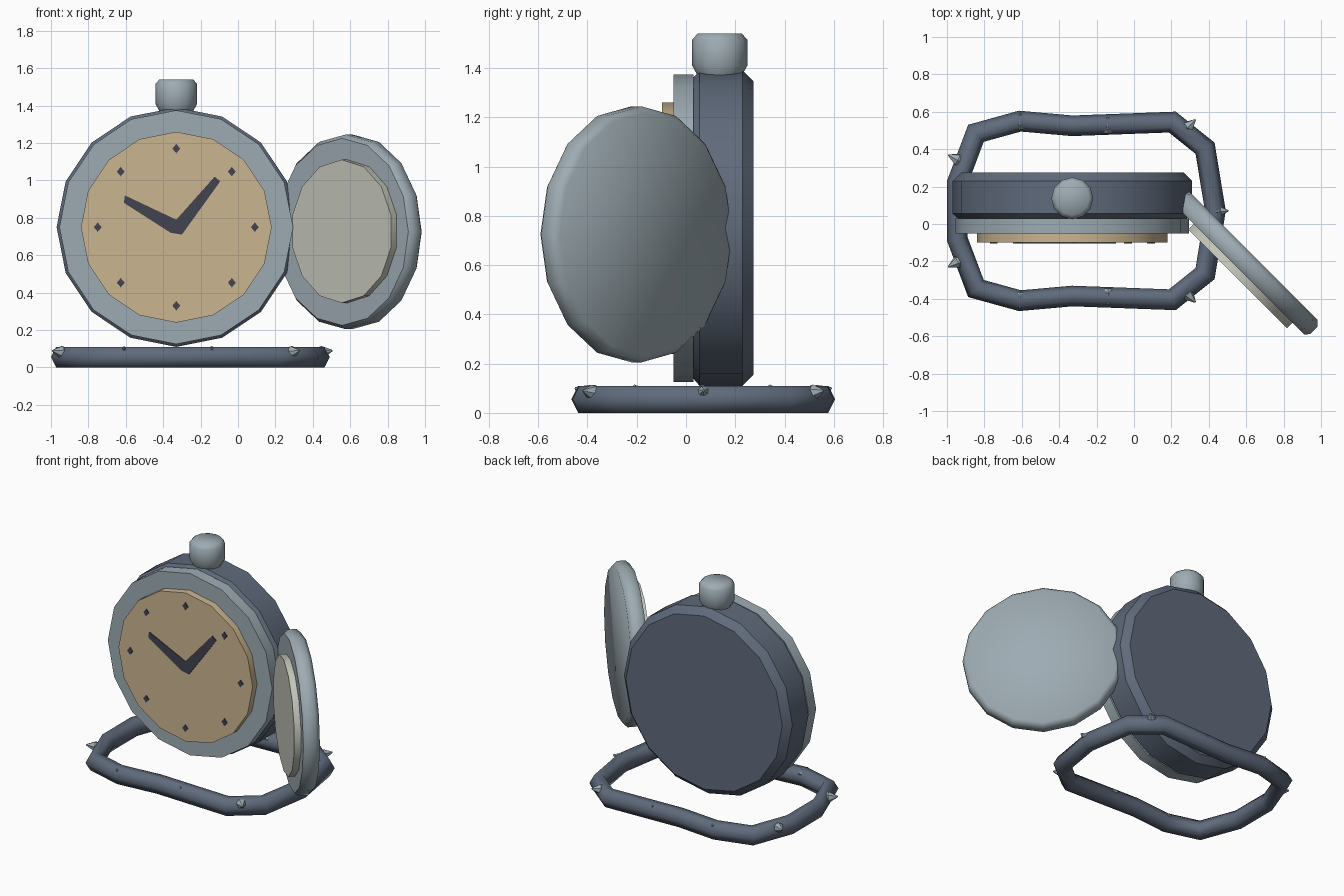
import bpy, bmesh, math
from mathutils import Vector, Matrix

if "Cube" in bpy.data.objects:
    bpy.data.objects.remove(bpy.data.objects["Cube"])


def material(name, rgb):
    m = bpy.data.materials.new(name)
    m.use_nodes = True
    m.diffuse_color = (*rgb, 1)
    m.node_tree.nodes["Principled BSDF"].inputs["Base Color"].default_value = (*rgb, 1)
    return m


steel = material("dark blue steel", (0.115, 0.145, 0.20))
silver = material("pale silver", (0.34, 0.41, 0.45))
tan = material("tan dial", (0.60, 0.46, 0.28))
cream = material("cream lining", (0.56, 0.57, 0.50))
ink = material("dark ink", (0.055, 0.057, 0.078))


def finish(bm, name, mat, angle=30):
    bmesh.ops.recalc_face_normals(bm, faces=bm.faces)
    me = bpy.data.meshes.new(name)
    bm.to_mesh(me)
    bm.free()
    me.materials.append(mat)
    ob = bpy.data.objects.new(name, me)
    bpy.context.collection.objects.link(ob)
    bpy.ops.object.select_all(action='DESELECT')
    ob.select_set(True)
    bpy.context.view_layer.objects.active = ob
    if angle:
        bpy.ops.object.shade_smooth_by_angle(angle=math.radians(angle))
    return ob


def bridge(bm, a, b):
    for i in range(len(a)):
        j = (i + 1) % len(a)
        bm.faces.new((a[i], a[j], b[j], b[i]))


def turned(name, profile, mat, sides=16, place=Matrix(), angle=30):
    """Closed turned solid along local y from (height, radius) pairs."""
    bm = bmesh.new()
    rings = []
    for h, r in profile:
        ring = []
        for i in range(sides):
            a = math.pi / 2 + 2 * math.pi * i / sides
            ring.append(bm.verts.new(place @ Vector((r * math.cos(a), h, r * math.sin(a)))))
        rings.append(ring)
    for a, b in zip(rings, rings[1:]):
        bridge(bm, a, b)
    bm.faces.new(rings[0])
    bm.faces.new(rings[-1])
    return finish(bm, name, mat, angle)


def plate(name, outline, mat, front, back):
    """Thin flat plate drawn in x and z."""
    bm = bmesh.new()
    loops = [[bm.verts.new((x, y, z)) for x, z in outline] for y in (front, back)]
    bridge(bm, *loops)
    for loop in loops:
        bm.faces.new(loop)
    return finish(bm, name, mat, None)


# Case, bezel and dial
CX, CZ = -0.33, 0.75
case_at = Matrix.Translation((CX, 0, CZ))
turned("case", [(0.02, 0.60), (0.055, 0.64), (0.23, 0.64), (0.275, 0.595)], steel, place=case_at)
turned("bezel", [(-0.05, 0.625), (0.03, 0.625)], silver, place=case_at)
turned("dial", [(-0.098, 0.51), (-0.04, 0.51)], tan, place=case_at)

# Winding crown
crown_at = Matrix.Translation((CX, 0.137, 0)) @ Matrix.Rotation(math.pi / 2, 4, 'X')
turned("winding_crown", [(1.37, 0.09), (1.41, 0.112), (1.515, 0.112), (1.54, 0.09)],
       silver, 12, crown_at, 50)

# Hour marks
for i in range(8):
    a = i * math.pi / 4
    x, z = CX + 0.42 * math.cos(a), CZ + 0.42 * math.sin(a)
    plate("hour_mark", [(x - 0.021, z), (x, z - 0.025), (x + 0.021, z), (x, z + 0.025)],
          ink, -0.104, -0.095)

# Clock hands, joined at the centre
plate("hour_hand", [(-0.33, 0.79), (-0.36, 0.72), (-0.30, 0.71), (-0.095, 0.995), (-0.125, 1.02)],
      ink, -0.104, -0.095)
plate("minute_hand", [(-0.30, 0.71), (-0.33, 0.79), (-0.605, 0.92), (-0.61, 0.88), (-0.36, 0.72)],
      ink, -0.1035, -0.095)

# Open lid with lining, swung out on the left side
swing = Matrix.Rotation(-math.pi / 4, 4, 'Z')
turned("lid", [(0.226, 0.50), (0.25, 0.52), (0.305, 0.52), (0.332, 0.495)], silver,
       place=swing @ Matrix.Translation((0.562, 0, 0.725)), angle=50)
turned("lid_lining", [(0.184, 0.383), (0.24, 0.383)], cream, 14,
       swing @ Matrix.Translation((0.60, 0, 0.728)))

# Bent frame on the ground, mirrored front to back
MID, R = 0.07, 0.055
half = [(-0.945, 0.15), (-0.845, 0.415), (-0.61, 0.48), (-0.33, 0.455),
        (0.205, 0.475), (0.38, 0.335)]
path = half + [(0.435, 0)] + [(x, -y) for x, y in reversed(half)]
path = [Vector((x, y + MID, R)) for x, y in path]
bm = bmesh.new()
rings = []
for i, p in enumerate(path):
    d0 = (p - path[i - 1]).normalized()
    d1 = (path[(i + 1) % len(path)] - p).normalized()
    side = (d0 + d1).normalized().cross(Vector((0, 0, 1)))
    widen = 1 / math.sqrt((1 + d0.dot(d1)) / 2)
    rings.append([bm.verts.new(p + side * R * widen * math.cos(k * math.pi / 3)
                               + Vector((0, 0, R / 0.866 * math.sin(k * math.pi / 3))))
                  for k in range(6)])
for i in range(len(rings)):
    bridge(bm, rings[i - 1], rings[i])
finish(bm, "base_frame", steel, 65)

# Small thorns on the upper outer side of the frame
thorns = [(-0.945, 0.275, -1, 0.5), (-0.61, 0.47, 0, 0.4), (-0.14, 0.45, 0, 0.4),
          (0.29, 0.45, 0.7, 0.7)]
thorns += [(x, -y, u, -v) for x, y, u, v in thorns] + [(0.45, 0, 1, 0)]
for x, y, u, v in thorns:
    lean = Vector((u, v, 0.15)).normalized()
    turn = Vector((0, 1, 0)).rotation_difference(lean).to_matrix().to_4x4()
    spot = Matrix.Translation((x, y + MID, 0.082))
    turned("thorn", [(-0.03, 0.025), (0.0, 0.034), (0.055, 0.004)], silver, 6, spot @ turn, 30)
